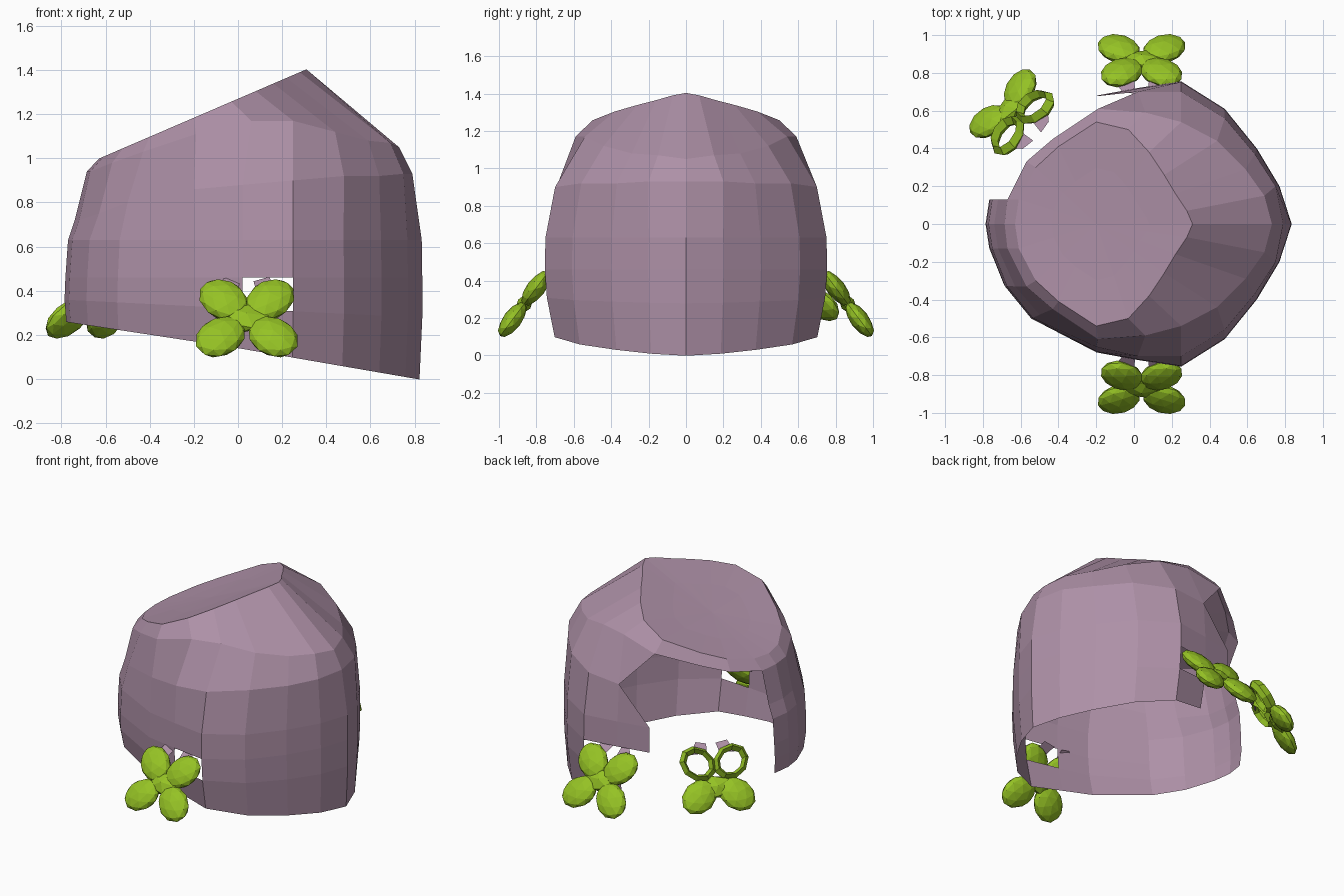
import bpy, bmesh, math
from mathutils import Vector, Matrix

if "Cube" in bpy.data.objects:
    bpy.data.objects.remove(bpy.data.objects["Cube"])


def material(name, rgb):
    m = bpy.data.materials.new(name)
    m.diffuse_color = (*rgb, 1)
    m.use_nodes = True
    m.node_tree.nodes["Principled BSDF"].inputs["Base Color"].default_value = m.diffuse_color
    return m


MAUVE = material("dusty mauve", (0.42, 0.28, 0.385))
GREEN = material("leaf green", (0.30, 0.54, 0.018))


def finish(bm, name, mat):
    me = bpy.data.meshes.new(name)
    bm.to_mesh(me)
    bm.free()
    me.materials.append(mat)
    ob = bpy.data.objects.new(name, me)
    bpy.context.collection.objects.link(ob)
    return ob


# ---- hollow shell: half outlines from the -x end round to the +x end ----
girth = [(-.79, 0), (-.77, .13), (-.69, .33), (-.55, .50), (-.2, .68), (.02, .72),
         (.25, .755), (.48, .61), (.65, .4), (.77, .2), (.835, 0)]
waist = [(-.74, 0, .72), (-.72, .13, .72), (-.63, .33, .75), (-.5, .48, .8), (-.2, .65, .86),
         (.02, .70, .88), (.25, .70, .9), (.48, .56, .92), (.64, .37, .92), (.75, .2, .93), (.79, 0, .93)]
shoulder = [(-.685, 0, .94), (-.67, .13, .94), (-.57, .33, .98), (-.43, .45, 1.03), (-.19, .61, 1.11),
            (.06, .59, 1.17), (.25, .54, 1.17), (.44, .44, 1.12), (.59, .29, 1.08), (.69, .15, 1.07), (.73, 0, 1.05)]
rim = [(-.63, 0), (-.61, .13), (-.52, .3), (-.4, .41), (-.2, .54), (-.03, .50),
       (.08, .38), (.16, .26), (.22, .16), (.28, .07), (.31, 0)]

rows = [
    [(x * .985, y * .93, .14 - .15 * x - .02 * max(x, 0)) for x, y in girth],
    [(x * (1 if x > 0 else .995), y * .985, .32 - .05 * x) for x, y in girth],
    [(x * (1 if x > 0 else .99), y, .46) for x, y in girth],
    [(x * (.997 if x > 0 else .975), y * .995, .63) for x, y in girth],
    waist, shoulder,
    [(x, y, 1.27 + .43 * x) for x, y in rim],
    [(-.2 + (x + .2) * .55, y * .55, 1.172 + .43 * (x + .2) * .55) for x, y in rim],
]
LAST = 10


def full(row):
    # front half (-y) forward, then back half (+y) returning
    return [(x, -y, z) for x, y, z in row] + [(x, y, z) for x, y, z in row[-2:0:-1]]


bm = bmesh.new()
rings = [[bm.verts.new(p) for p in full(r)] for r in rows]
n = len(rings[0])


def missing(r, c, back):
    if c == 5 and r == 1:                       # small gaps behind the flowers
        return True
    if back and 1 <= c <= 3 and r <= 4:         # large broken opening
        return True
    return back and c == 4 and r <= 1           # ragged lower corner


for r in range(len(rings) - 1):
    for i in range(n):
        back = i >= LAST
        c = n - 1 - i if back else i            # half-column number
        if missing(r, c, back):
            continue
        j = (i + 1) % n
        a, b, d, e = rings[r][i], rings[r][j], rings[r + 1][j], rings[r + 1][i]
        if back and c == 4 and r == 3:          # notched edge of the opening
            bm.faces.new((a, b, e))
        elif back and c == 4 and r == 4:
            bm.faces.new((a, d, e))
        else:
            bm.faces.new((a, b, d, e))
pole = bm.verts.new((-.2, 0, 1.165))
for i in range(n):
    bm.faces.new((rings[-1][i], rings[-1][(i + 1) % n], pole))
loose = [v for v in bm.verts if not v.link_faces]
bmesh.ops.delete(bm, geom=loose, context='VERTS')
finish(bm, "hollow_shell", MAUVE)


# ---- four-petal flowers leaning outward ----
def flower(name, center, outward, hollow=False):
    o = Vector((*outward, 0)).normalized()
    t = Vector((-o.y, o.x, 0)) * (1 if o.y < 0 else -1)      # along the wall
    d = o * .6 - Vector((0, 0, .8))                          # down the slope
    nrm = o * .8 + Vector((0, 0, .6))
    frame = Matrix((t, d, nrm)).transposed().to_4x4()
    frame.translation = Vector(center)

    bm = bmesh.new()
    for sx, sy in ((-1, -1), (1, -1), (-1, 1), (1, 1)):
        off = Vector((sx * (.105 if sy < 0 else .12), sy * .105, 0))
        ang = math.atan2(off.y, off.x)
        place = frame @ Matrix.Translation(off) @ Matrix.Rotation(ang, 4, 'Z')
        if hollow and sy < 0:
            # petal worn through to a loop
            loop = []
            for i in range(9):
                a = math.tau * i / 9
                ca, sa = math.cos(a), math.sin(a)
                loop.append([bm.verts.new(place @ Vector((.125 * k * ca, .105 * k * sa, h)))
                             for k, h in ((1, 0), (.8, .04), (.62, 0), (.8, -.03))])
            for i in range(9):
                p, q = loop[i], loop[(i + 1) % 9]
                for k in range(4):
                    m = (k + 1) % 4
                    bm.faces.new((p[k], q[k], q[m], p[m]))
        else:
            bmesh.ops.create_icosphere(bm, subdivisions=2, radius=1,
                                       matrix=place @ Matrix.Diagonal((.125, .10, .05, 1)))
    # joining heart of the flower
    heart = frame @ Matrix.Translation((0, .05 if hollow else 0, 0))
    bmesh.ops.create_icosphere(bm, subdivisions=1, radius=1,
                               matrix=heart @ Matrix.Diagonal((.11, .08, .04, 1)))
    bmesh.ops.recalc_face_normals(bm, faces=bm.faces)
    finish(bm, name, GREEN)

    # torn scraps of shell at the flower's upper edge
    bm = bmesh.new()
    for s in (-1, 1):
        pts = [(s * .04, -.17, 0), (s * .14, -.17, -.02), (s * .10, -.25, -.02), (s * .03, -.24, -.04)]
        bm.faces.new([bm.verts.new(frame @ Vector(p)) for p in pts])
    finish(bm, name + "_scraps", MAUVE)


flower("front_flower", (.04, -.865, .275), (0, -1))
flower("back_flower", (.04, .865, .275), (0, 1))
flower("loose_flower", (-.64, .585, .36), (-.72, .69), hollow=True)
